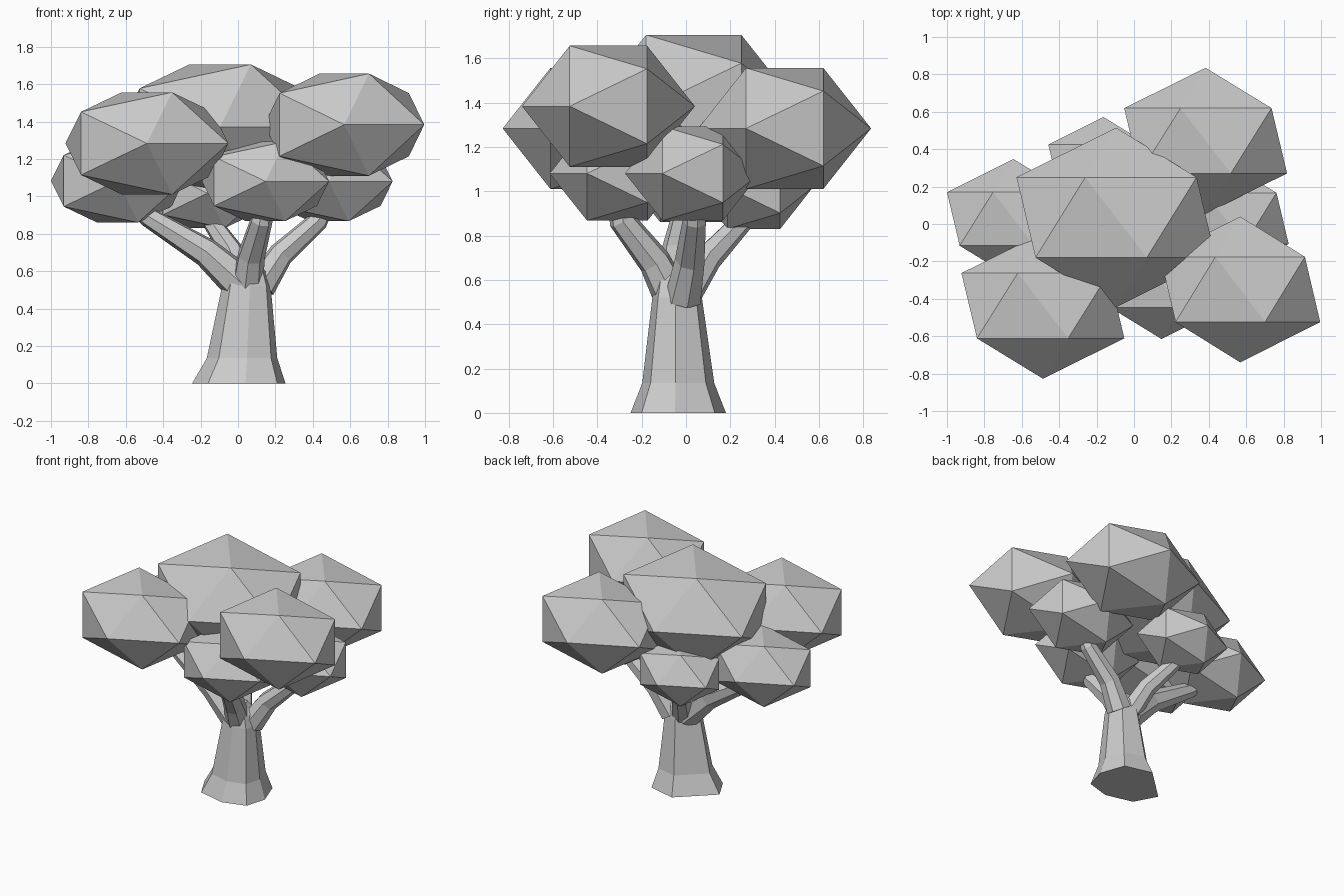
import bpy, bmesh, math
from mathutils import Vector, Matrix

if "Cube" in bpy.data.objects:
    bpy.data.objects.remove(bpy.data.objects["Cube"])


def loft(name, rings):
    """Skin a list of equal-length vertex rings and cap both ends."""
    bm = bmesh.new()
    loops = [[bm.verts.new(p) for p in ring] for ring in rings]
    n = len(loops[0])
    for a, b in zip(loops, loops[1:]):
        for i in range(n):
            j = (i + 1) % n
            bm.faces.new((a[i], a[j], b[j], b[i]))
    bm.faces.new(loops[0][::-1])
    bm.faces.new(loops[-1])
    bmesh.ops.recalc_face_normals(bm, faces=bm.faces)
    mesh = bpy.data.meshes.new(name)
    bm.to_mesh(mesh)
    bm.free()
    obj = bpy.data.objects.new(name, mesh)
    bpy.context.collection.objects.link(obj)
    return obj


def branch(name, path, radii, sides=7):
    pts = [Vector(p) for p in path]
    rings = []
    for i, p in enumerate(pts):
        d = (pts[min(i + 1, len(pts) - 1)] - pts[max(i - 1, 0)]).normalized()
        u = d.cross(Vector((0.3, 1, 0))).normalized()
        v = d.cross(u)
        rings.append([p + radii[i] * (math.cos(t) * u + math.sin(t) * v)
                      for t in (2 * math.pi * k / sides for k in range(sides))])
    return loft(name, rings)


def foliage(name, center, radii):
    """Squashed icosahedron with its poles along y."""
    bm = bmesh.new()
    bmesh.ops.create_icosphere(bm, subdivisions=1, radius=1)
    bm.transform(Matrix.Translation(center) @ Matrix.Diagonal((*radii, 1))
                 @ Matrix.Rotation(math.pi / 2, 4, 'X'))
    mesh = bpy.data.meshes.new(name)
    bm.to_mesh(mesh)
    bm.free()
    obj = bpy.data.objects.new(name, mesh)
    bpy.context.collection.objects.link(obj)


# Flared seven-sided trunk
base = [(-.16, -.2), (.04, -.25), (.21, -.2), (.254, -.05),
        (.19, .13), (-.01, .18), (-.245, -.04)]
levels = [(0, 1, .005, -.035), (.135, .755, .022, -.035),
          (.52, .52, .045, -.04), (.6, .45, .04, -.04), (.66, .25, .03, -.04)]
loft("trunk", [[(cx + s * (x - .005), cy + s * (y + .035), z) for x, y in base]
               for z, s, cx, cy in levels])

# Branches reaching into the lower leaf clumps
branch("left_branch", [(.02, -.04, .53), (-.17, -.04, .70), (-.48, -.01, .89), (-.58, .01, .98)],
       [.105, .08, .055, .045])
branch("right_branch", [(.12, -.01, .52), (.23, .02, .69), (.43, .04, .87), (.48, .04, .98)],
       [.085, .07, .055, .045])
branch("front_branch", [(.05, -.07, .54), (.07, -.14, .68), (.125, -.29, .87), (.14, -.31, .98)],
       [.085, .075, .06, .045])
branch("back_branch", [(.03, .0, .54), (-.03, .10, .70), (-.14, .25, .86), (-.16, .3, .96)],
       [.075, .065, .05, .04])

# Leaf clumps
clumps = {
    "crown_clump": ((-.096, .035, 1.37), (.595, .48, .394)),
    "front_right_clump": ((.568, -.35, 1.383), (.478, .39, .321)),
    "front_left_clump": ((-.487, -.437, 1.283), (.487, .39, .321)),
    "back_right_clump": ((.383, .445, 1.283), (.487, .39, .321)),
    "low_left_clump": ((-.644, .027, 1.083), (.398, .32, .262)),
    "low_right_clump": ((.487, .03, 1.08), (.38, .305, .25)),
    "low_front_clump": ((.147, -.31, 1.08), (.38, .305, .25)),
    "low_back_clump": ((-.163, .306, 1.017), (.33, .266, .22)),
}
for name, (center, radii) in clumps.items():
    foliage(name, center, radii)
